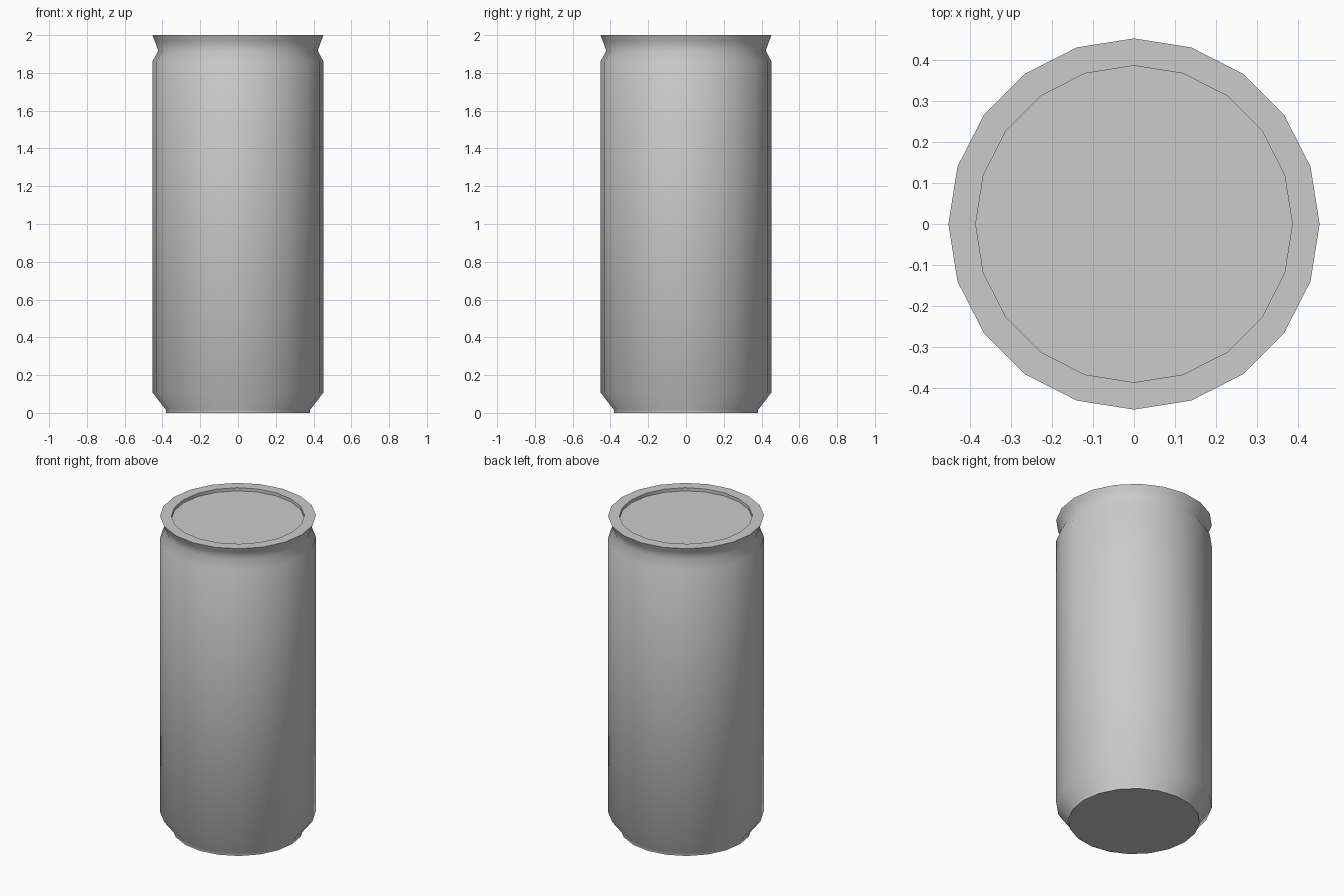
import bpy, bmesh
from math import cos, sin, pi, radians

if "Cube" in bpy.data.objects:
    bpy.data.objects.remove(bpy.data.objects["Cube"])

SIDES = 20


def lathe(name, profile, cap_first=False, cap_last=False):
    """Revolve (radius, z) points, listed outside-upward, into a 20-sided shell."""
    bm = bmesh.new()
    rings = [[bm.verts.new((r * cos(2 * pi * i / SIDES), r * sin(2 * pi * i / SIDES), z))
              for i in range(SIDES)] for r, z in profile]
    for a, b in zip(rings, rings[1:]):
        for i in range(SIDES):
            j = (i + 1) % SIDES
            bm.faces.new((a[i], a[j], b[j], b[i]))
    if cap_first:
        bm.faces.new(rings[0][::-1])
    if cap_last:
        bm.faces.new(rings[-1])
    mesh = bpy.data.meshes.new(name)
    bm.to_mesh(mesh)
    bm.free()
    obj = bpy.data.objects.new(name, mesh)
    bpy.context.collection.objects.link(obj)
    bpy.ops.object.select_all(action='DESELECT')
    obj.select_set(True)
    bpy.context.view_layer.objects.active = obj
    bpy.ops.object.shade_smooth_by_angle(angle=radians(60))
    return obj


# Can wall: base, lower chamfer, straight side, pinched neck and flared rim
lathe("can_body", [(0.382, 0), (0.382, 0.016), (0.4525, 0.108), (0.4525, 1.86),
                   (0.422, 1.918), (0.441, 1.97), (0.4525, 2.0)], cap_first=True)

# Lid: flat rim ring, short inner wall and recessed top
lathe("can_lid", [(0.4525, 2.0), (0.386, 2.0), (0.386, 1.98)], cap_last=True)
